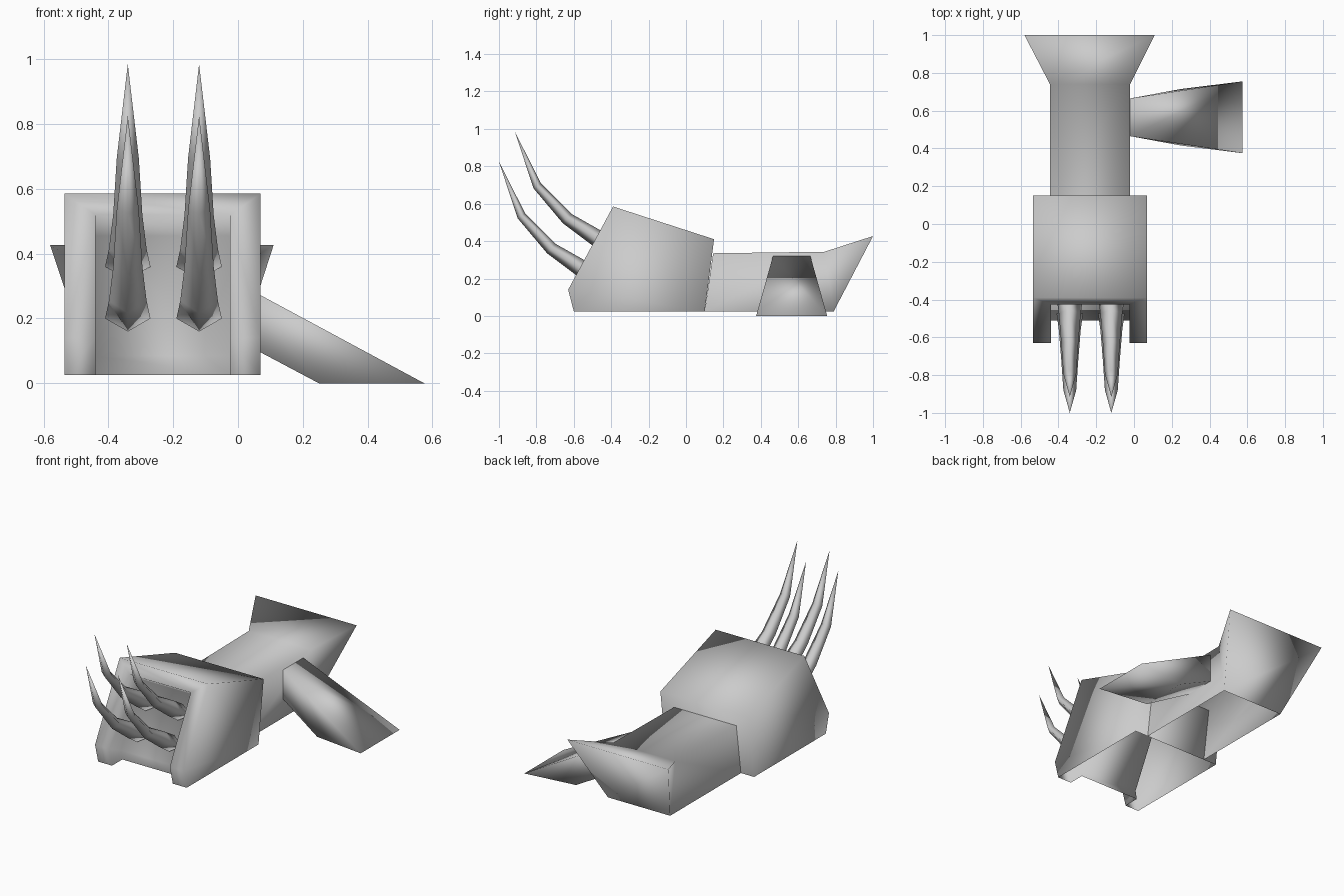
import bpy
import bmesh
from mathutils import Vector

old = bpy.data.objects.get("Cube")
if old:
    bpy.data.objects.remove(old)

grey = bpy.data.materials.new("plain_grey")
grey.use_nodes = True
grey.diffuse_color = (0.6, 0.6, 0.6, 1)
grey.node_tree.nodes["Principled BSDF"].inputs["Base Color"].default_value = (0.6, 0.6, 0.6, 1)


def build(name, points, faces):
    """Make a smooth object from named points and faces listing those names."""
    bm = bmesh.new()
    verts = {key: bm.verts.new(co) for key, co in points.items()}
    for face in faces:
        bm.faces.new([verts[key] for key in face])
    bmesh.ops.recalc_face_normals(bm, faces=bm.faces)
    mesh = bpy.data.meshes.new(name)
    bm.to_mesh(mesh)
    bm.free()
    mesh.materials.append(grey)
    mesh.shade_smooth()
    obj = bpy.data.objects.new(name, mesh)
    bpy.context.collection.objects.link(obj)
    return obj


def both_sides(profile, left, right):
    """Copy (y, z) profile points to two x positions, named with l and r."""
    points = {}
    for key, (y, z) in profile.items():
        points[key + "l"] = (left, y, z)
        points[key + "r"] = (right, y, z)
    return points


def span(a, b):
    """Face across the width between two profile points."""
    return [a + "l", b + "l", b + "r", a + "r"]


def mirrored(*keys):
    """The same face on both sides."""
    return [[k + side for k in keys] for side in "lr"]


# Hand block: open underneath, with a recess in the sloping front
outer = {"toe": (-0.60, 0.025), "chin": (-0.63, 0.14), "brow": (-0.39, 0.585),
         "crown": (0.15, 0.41), "heel": (0.10, 0.025)}
inner = {"itoe": (-0.60, 0.025), "ichin": (-0.63, 0.14), "lip": (-0.425, 0.52),
         "foot": (-0.50, 0.025), "bend": (-0.51, 0.085), "roof": (-0.325, 0.455)}
points = both_sides(outer, -0.535, 0.07) | both_sides(inner, -0.44, -0.025)
faces = [span("brow", "crown"), span("crown", "heel"), span("brow", "lip"),
         span("lip", "roof"), span("roof", "bend"), span("bend", "foot")]
faces += mirrored("toe", "chin", "brow", "crown", "heel")
faces += mirrored("toe", "chin", "ichin", "itoe")
faces += mirrored("chin", "brow", "lip", "ichin")
faces += mirrored("itoe", "ichin", "bend", "foot")
faces += mirrored("ichin", "lip", "roof", "bend")
build("hand_block", points, faces)

# Forearm with flared cuff, open underneath
arm = {"low": (0.10, 0.025), "high": (0.145, 0.335),
       "wrist": (0.74, 0.343), "base": (0.79, 0.025)}
points = both_sides(arm, -0.445, -0.02) | both_sides({"rim": (1.0, 0.427)}, -0.58, 0.11)
faces = [span("high", "wrist"), span("wrist", "rim"), span("rim", "base")]
faces += mirrored("low", "high", "wrist", "base") + mirrored("wrist", "rim", "base")
build("forearm", points, faces)

# Thumb: a widening square bar slanting down to the ground
middle = 0.565
ends = {"a": ((-0.02, 0.32, 0.10), (-0.02, 0.143, 0.10)),
        "b": ((0.575, 0, 0.19), (0.25, 0, 0.15))}
points = {}
for end, ((xt, zt, wt), (xb, zb, wb)) in ends.items():
    for side, s in (("l", -1), ("r", 1)):
        points[end + "t" + side] = (xt, middle + s * wt, zt)
        points[end + "b" + side] = (xb, middle + s * wb, zb)
faces = [span("at", "bt"), span("ab", "bb"), span("at", "ab"), span("bt", "bb")]
faces += mirrored("at", "bt", "bb", "ab")
build("thumb", points, faces)

# Claws: diamond sections along a bent path, ending in a point
path = [(-0.475, 0.20), (-0.56, 0.255), (-0.72, 0.36), (-0.88, 0.535), (-1.0, 0.825)]
half_width = [0.07, 0.058, 0.045, 0.034]
half_depth = [0.048, 0.046, 0.034, 0.024]


def claw(name, x, dy, dz):
    spine = [Vector((x, y + dy, z + dz)) for y, z in path]
    points, faces = {"tip": spine[-1]}, [[(0, k) for k in range(4)]]
    for i, (w, d) in enumerate(zip(half_width, half_depth)):
        along = (spine[i + 1] - spine[max(i - 1, 0)]).normalized()
        across = Vector((1, 0, 0))
        up = across.cross(along)
        for k, offset in enumerate((across * w, up * d, -across * w, -up * d)):
            points[i, k] = spine[i] + offset
    for k in range(4):
        n = (k + 1) % 4
        for i in range(3):
            faces.append([(i, k), (i, n), (i + 1, n), (i + 1, k)])
        faces.append([(3, k), (3, n), "tip"])
    build(name, points, faces)


for side, x in (("right", -0.34), ("left", -0.12)):
    claw("lower_claw_" + side, x, 0, 0)
    claw("upper_claw_" + side, x, 0.085, 0.16)
